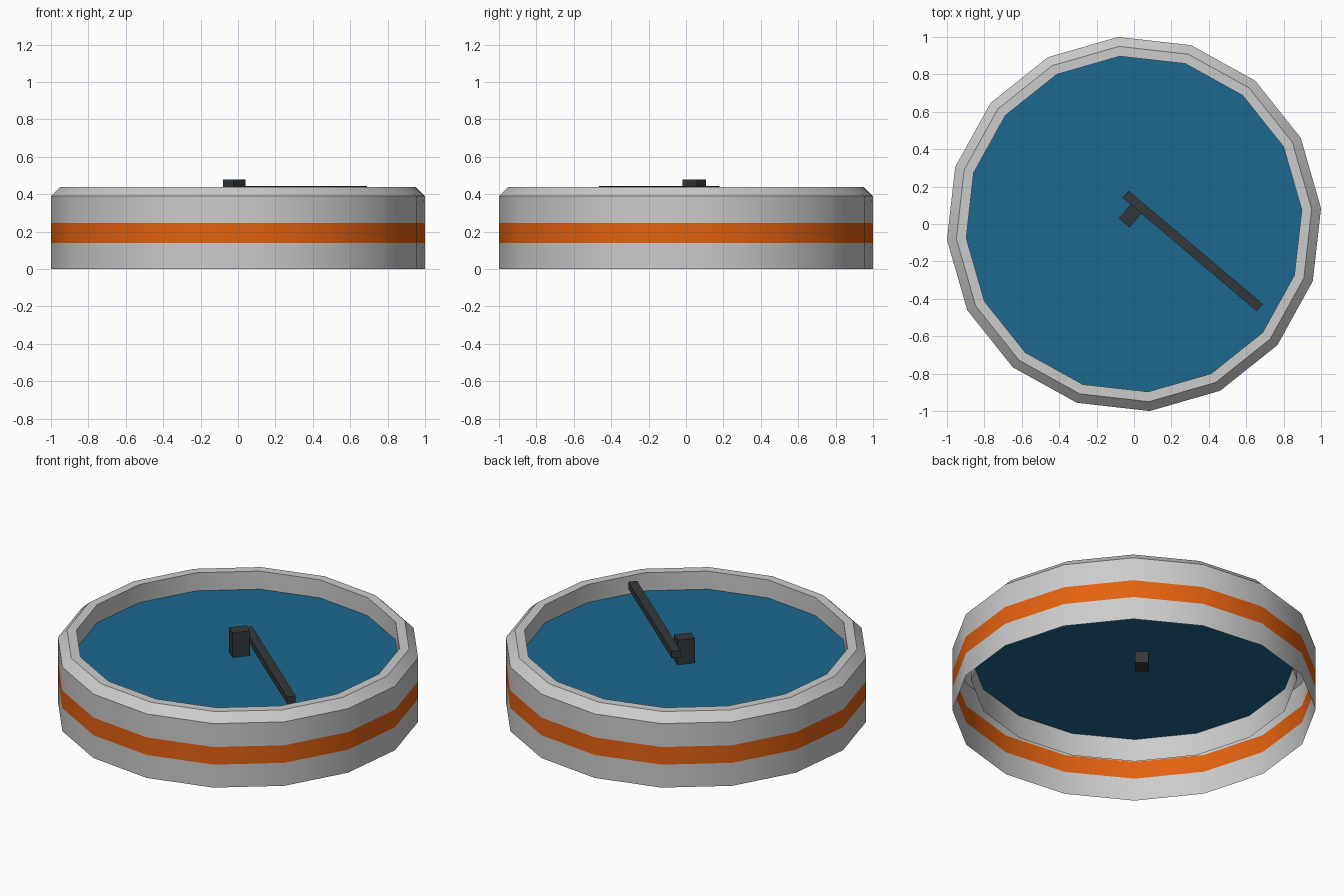
import bpy, bmesh
from math import radians, sin, cos, tau
from mathutils import Vector, Matrix

if "Cube" in bpy.data.objects:
    bpy.data.objects.remove(bpy.data.objects["Cube"])

SIDES = 16
TURN = radians(4.8)          # whole pool is turned slightly about z


def material(name, rgb):
    m = bpy.data.materials.new(name)
    m.diffuse_color = (*rgb, 1)
    m.use_nodes = True
    m.node_tree.nodes["Principled BSDF"].inputs["Base Color"].default_value = m.diffuse_color
    return m


blue = material("water_blue", (0.012, 0.14, 0.28))
orange = material("band_orange", (0.78, 0.12, 0.005))
dark = material("dark_grey", (0.035, 0.04, 0.046))


def finish(name, bm, mat=None, smooth=False):
    me = bpy.data.meshes.new(name)
    bm.to_mesh(me)
    bm.free()
    ob = bpy.data.objects.new(name, me)
    bpy.context.collection.objects.link(ob)
    if mat:
        me.materials.append(mat)
    if smooth:
        bpy.ops.object.select_all(action='DESELECT')
        ob.select_set(True)
        bpy.context.view_layer.objects.active = ob
        bpy.ops.object.shade_smooth_by_angle(angle=radians(30))
    return ob


def ring(bm, r, z):
    return [bm.verts.new((r * cos(TURN + tau * i / SIDES),
                          r * sin(TURN + tau * i / SIDES), z)) for i in range(SIDES)]


def lathe(name, profile, mat=None):
    bm = bmesh.new()
    rings = [ring(bm, r, z) for r, z in profile]
    for a, b in zip(rings, rings[1:]):
        for i in range(SIDES):
            j = (i + 1) % SIDES
            bm.faces.new((a[i], a[j], b[j], b[i]))
    return finish(name, bm, mat, smooth=True)


def box(name, centre, size, angle, mat):
    bm = bmesh.new()
    bmesh.ops.create_cube(bm, size=1, matrix=Matrix.Translation(centre)
                          @ Matrix.Rotation(angle, 4, 'Z')
                          @ Matrix.Diagonal((*size, 1)))
    return finish(name, bm, mat)


# Thin outer wall with a coloured band, chamfered rim and inner lip (open below)
R = 1.0035
lathe("lower_wall", [(R, 0), (R, 0.14)])
lathe("wall_band", [(R, 0.14), (R, 0.247)], orange)
lathe("upper_wall_and_rim", [(R, 0.247), (R, 0.39), (0.953, 0.44), (0.9, 0.44), (0.9, 0.19)])

# Recessed blue disc
bm = bmesh.new()
bm.faces.new(ring(bm, 0.9, 0.33))
finish("blue_disc", bm, blue)

# Central post and the long arm fixed to its side
ARM = TURN - radians(45)
box("centre_post", Vector((-0.02, 0.044, 0.37)), (0.076, 0.1, 0.22), ARM, dark)
box("arm", Vector((0.314, -0.144, 0.422)), (0.94, 0.05, 0.042), ARM, dark)
